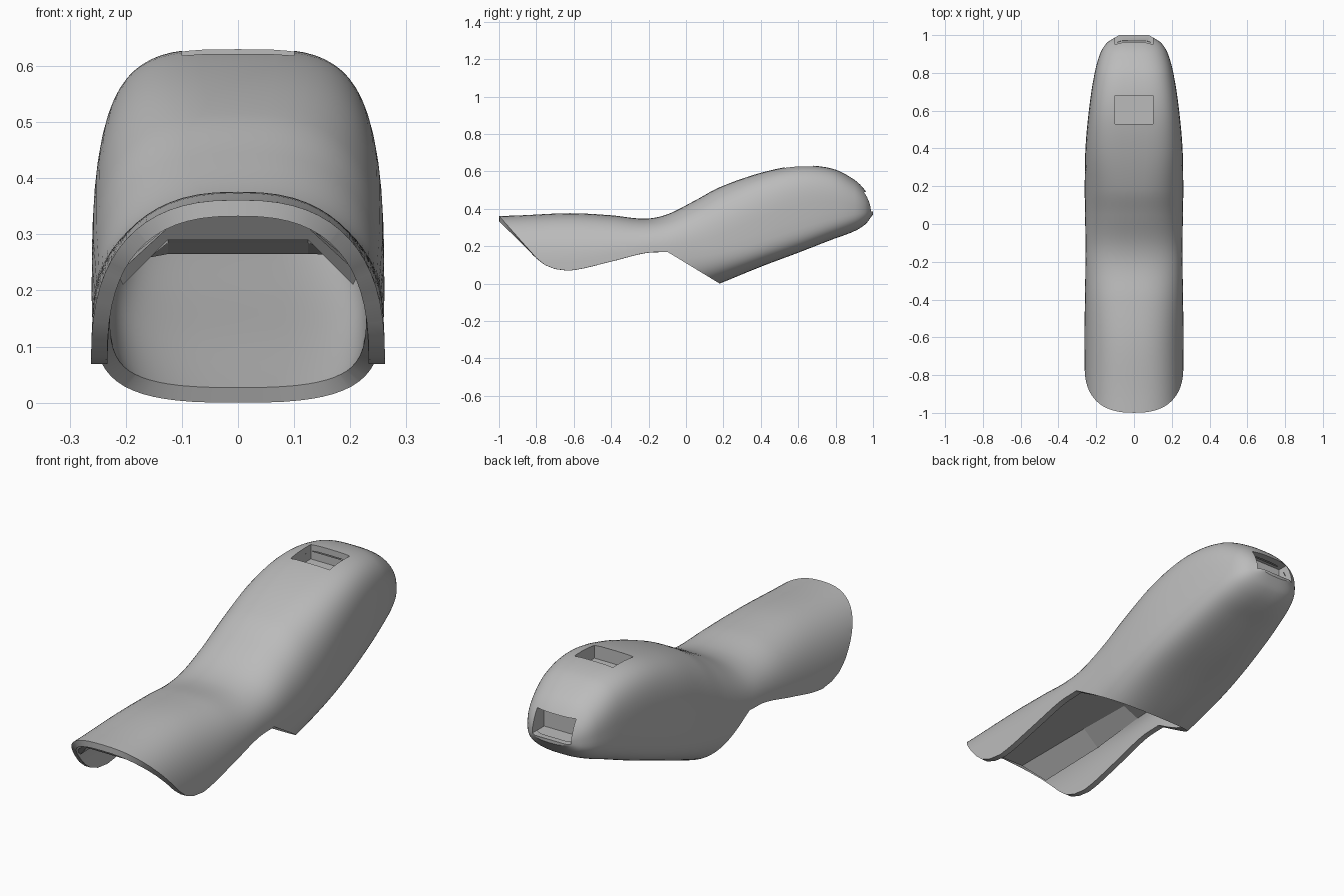
import bpy, bmesh, math
from mathutils import Vector

if "Cube" in bpy.data.objects:
    bpy.data.objects.remove(bpy.data.objects["Cube"], do_unlink=True)

grey = bpy.data.materials.new("plain grey")
grey.use_nodes = True
colour = (0.5, 0.5, 0.5, 1)
grey.diffuse_color = colour
grey.node_tree.nodes["Principled BSDF"].inputs["Base Color"].default_value = colour

# Stations along the seat: y, half width, top, widest height, bottom, squareness
STATIONS = [
    (-1.06, .262, .36, .07, 0, 2.5),
    (-.9, .262, .364, .07, 0, 2.5),
    (-.62, .262, .376, .07, 0, 2.5),
    (-.4, .26, .365, .118, 0, 2.5),
    (-.22, .257, .347, .163, 0, 2.5),
    (-.1, .257, .37, .17, -.11, 2.5),
    (.05, .259, .445, .18, -.05, 2.6),
    (.18, .261, .515, .2, 0, 2.8),
    (.4, .257, .592, .27, .09, 3.4),
    (.6, .239, .63, .34, .165, 3.6),
    (.78, .212, .615, .38, .235, 3.3),
    (.9, .18, .555, .39, .28, 2.8),
    (.96, .142, .495, .39, .318, 2.6),
    (1, .08, .42, .39, .37, 2.5),
]
SEGMENTS, STEPS, HALF = 64, 6, 32


def spline_rows(rows):
    """Smooth rows running through every station."""
    out = []
    for i in range(len(rows) - 1):
        a, b = Vector(rows[i]), Vector(rows[i + 1])

        def slope(k):
            lo, hi = Vector(rows[max(k - 1, 0)]), Vector(rows[min(k + 1, len(rows) - 1)])
            return (hi - lo) / (hi[0] - lo[0]) * (b[0] - a[0])
        for s in range(STEPS):
            t = s / STEPS
            row = (a * (2 * t**3 - 3 * t**2 + 1) + slope(i) * (t**3 - 2 * t**2 + t)
                   + b * (3 * t**2 - 2 * t**3) + slope(i + 1) * (t**3 - t**2))
            row[0] = a[0] + (b[0] - a[0]) * t
            out.append(row)
    return out + [Vector(rows[-1])]


def power(value, n):
    return math.copysign(abs(value) ** (2 / n), value)


def cut(bm, start, end, behind=None):
    """Trim along a plane drawn through two (y, z) points."""
    outward = Vector((0, end[1] - start[1], start[0] - end[0]))
    faces = [f for f in bm.faces if behind is None or f.calc_center_median().y > behind]
    edges = {e for f in faces for e in f.edges}
    verts = {v for f in faces for v in f.verts}
    bmesh.ops.bisect_plane(bm, geom=faces + list(edges) + list(verts), dist=1e-5,
                           plane_co=(0, *start), plane_no=outward, clear_outer=True)


def finish(name, bm):
    mesh = bpy.data.meshes.new(name)
    bm.to_mesh(mesh)
    bm.free()
    obj = bpy.data.objects.new(name, mesh)
    bpy.context.collection.objects.link(obj)
    mesh.materials.append(grey)
    return obj


def box(name, low, high, open_axis=None, lean=0):
    """Box between two corners; the high side of open_axis may be left off,
    with its rim leaning back towards the top."""
    bm = bmesh.new()
    bmesh.ops.create_cube(bm, size=1)
    if open_axis is not None:
        lid = [f for f in bm.faces if f.normal[open_axis] > .9]
        bmesh.ops.delete(bm, geom=lid, context='FACES_ONLY')
    for v in bm.verts:
        leaning = v.co.y > 0 and v.co.z > 0
        v.co = [low[k] if v.co[k] < 0 else high[k] for k in range(3)]
        if leaning:
            v.co.y -= lean
    return finish(name, bm)


# Seat shell: arched saddle in front, closed hump behind
bm = bmesh.new()
rings = []
for y, w, top, mid, low, n in spline_rows(STATIONS):
    ring = []
    for j in range(SEGMENTS):
        a = math.tau * j / SEGMENTS
        z = power(math.sin(a), n)
        ring.append(bm.verts.new((w * power(math.cos(a), n), y,
                                  mid + z * (top - mid if z > 0 else mid - low))))
    rings.append(ring)
for r, q in zip(rings, rings[1:]):
    open_below = q[0].co.y < -.099
    for j in range(HALF if open_below else SEGMENTS):
        k = (j + 1) % SEGMENTS
        bm.faces.new((r[j], q[j], q[k], r[k]))
bm.faces.new(rings[-1][::-1])
bmesh.ops.delete(bm, geom=[v for v in bm.verts if not v.link_faces], context='VERTS')
cut(bm, (-.1, .17), (.18, 0), behind=-.1)

# Slanted nose, rounding into the lower edge of the skirt
NOSE = [(-1, .362), (-.8, .137), (-.755, .1), (-.7, .078), (-.63, .069)]
for start, end in zip(NOSE, NOSE[1:]):
    cut(bm, start, end)
shell = finish("seat_shell", bm)
thick = shell.modifiers.new("thickness", 'SOLIDIFY')
thick.thickness, thick.offset = .029, -1

# Recesses in the top and the tail: cut an opening, then line it
RECESSES = [("top_recess", (-.1, .53, .56), (.1, .68, .61), 2, 0),
            ("tail_recess", (-.1, .9, .385), (.1, .985, .49), 1, .055)]
cutters = []
for name, low, high, axis, lean in RECESSES:
    far = list(high)
    far[axis] += .2
    cutter = box(name + "_cutter", low, far)
    cutter.hide_render = True
    cutters.append(cutter)
    hole = shell.modifiers.new(name, 'BOOLEAN')
    hole.operation, hole.object, hole.solver = 'DIFFERENCE', cutter, 'EXACT'
    grow = Vector((.003,) * 3)
    edge = Vector(high) + grow
    edge[axis] = high[axis] - .015
    box(name + "_liner", Vector(low) - grow, edge, axis, lean)

# Bake the openings and shade the shell
bpy.context.view_layer.update()
baked = bpy.data.meshes.new_from_object(
    shell.evaluated_get(bpy.context.evaluated_depsgraph_get()))
shell.modifiers.clear()
shell.data = baked
for cutter in cutters:
    bpy.data.objects.remove(cutter, do_unlink=True)
bpy.ops.object.select_all(action='DESELECT')
shell.select_set(True)
bpy.context.view_layer.objects.active = shell
bpy.ops.object.shade_smooth_by_angle(angle=math.radians(35))

# Base panel under the saddle: flat middle with sloping shoulders
bm = bmesh.new()
ends = []
for y, flat, shoulder in ((-1.05, .29, .205), (-.5, .29, .22), (-.22, .285, .25), (0, .265, .263)):
    right = [(.125, flat), (.205, shoulder), (.215, shoulder + .02), (.1, flat + .045)]
    outline = right + [(-x, z) for x, z in reversed(right)]
    ends.append([bm.verts.new((x, y, z)) for x, z in outline])
for r, q in zip(ends, ends[1:]):
    for j in range(len(r)):
        k = (j + 1) % len(r)
        bm.faces.new((r[j], r[k], q[k], q[j]))
bm.faces.new(ends[-1])
bm.faces.new(ends[0][::-1])
cut(bm, NOSE[0], NOSE[1])
bmesh.ops.holes_fill(bm, edges=[e for e in bm.edges if e.is_boundary])
bmesh.ops.recalc_face_normals(bm, faces=bm.faces)
finish("base_panel", bm)
